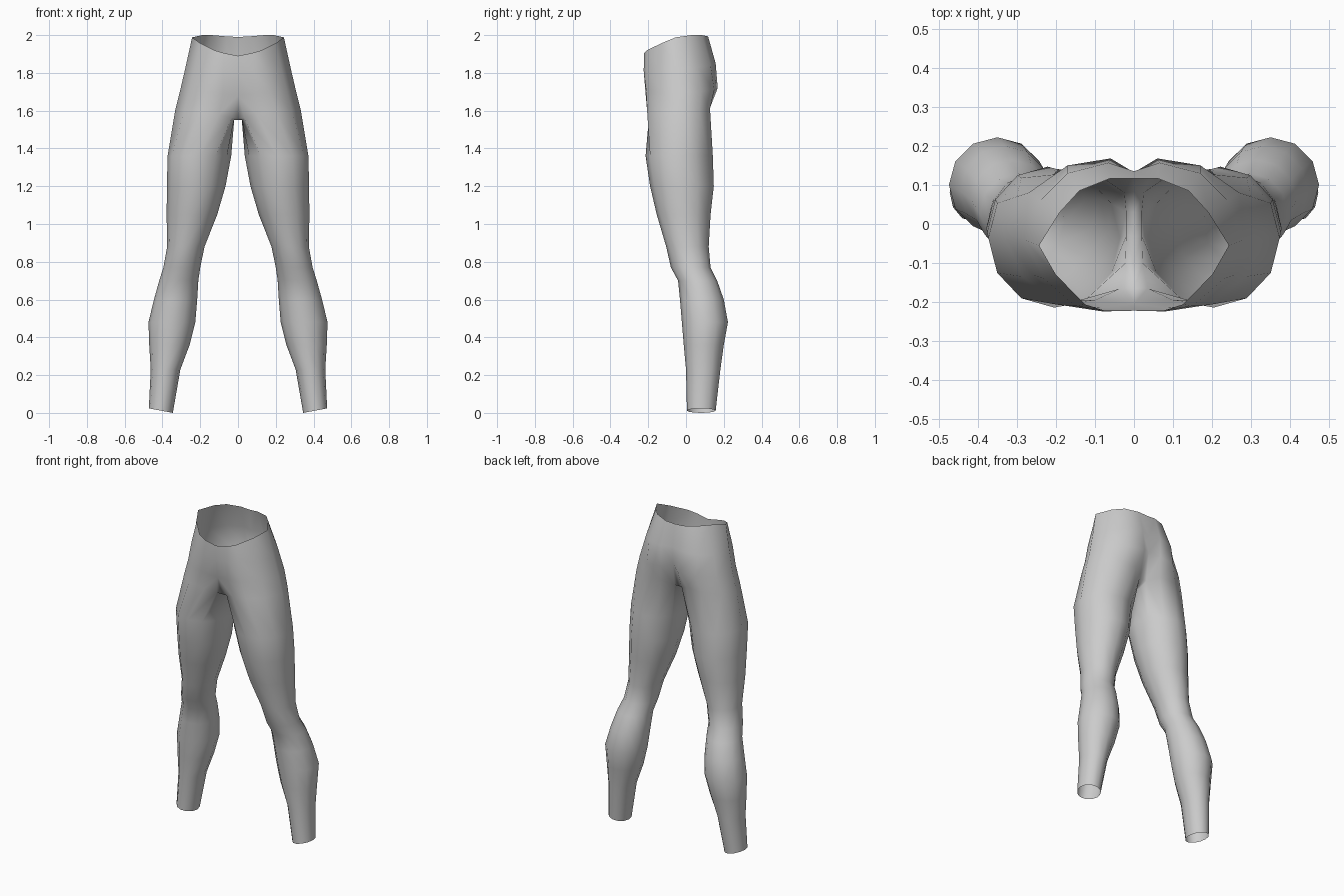
import bpy, bmesh, math

if "Cube" in bpy.data.objects:
    bpy.data.objects.remove(bpy.data.objects["Cube"])

# Open trouser shell: right half from lofted rings, mirrored across x = 0
fabric = bpy.data.materials.new("grey fabric")
fabric.diffuse_color = (0.6, 0.6, 0.6, 1)
fabric.use_nodes = True
fabric.node_tree.nodes["Principled BSDF"].inputs["Base Color"].default_value = fabric.diffuse_color

SIDES = 12      # points round a leg
OUTER = 9       # of those, the ones that continue up into the pelvis

waist = [(0, -.222, 1.89), (.075, -.222, 1.905), (.125, -.206, 1.92), (.2, -.13, 1.957),
         (.243, -.055, 1.988), (.19, .03, 2), (.14, .085, 2), (.06, .117, 1.993), (0, .117, 1.99)]
hip = [(0, -.222, 1.8), (.08, -.224, 1.81), (.15, -.21, 1.82), (.23, -.14, 1.82),
       (.28, -.04, 1.82), (.24, .06, 1.83), (.17, .13, 1.84), (.065, .157, 1.85), (0, .135, 1.85)]
seat = [(0, -.205, 1.68), (.08, -.214, 1.69), (.17, -.21, 1.7), (.26, -.13, 1.7),
        (.308, -.03, 1.7), (.27, .08, 1.7), (.17, .15, 1.71), (.06, .168, 1.72), (0, .132, 1.74)]
leg_top = [(.035, -.165, 1.56), (.1, -.195, 1.58), (.2, -.206, 1.6), (.285, -.135, 1.6),
           (.333, -.03, 1.6), (.3, .07, 1.6), (.2, .127, 1.61), (.09, .125, 1.61),
           (.025, .08, 1.58), (.02, .03, 1.555), (.02, -.03, 1.55), (.022, -.1, 1.55)]

# Leg sections: height, inner x, outer x, front y, back y
leg_sections = [
    (1.36, .036, .373, -.214, .142), (1.2, .066, .376, -.19, .147),
    (1.05, .11, .378, -.155, .13), (.88, .177, .375, -.105, .12),
    (.77, .2, .395, -.08, .13), (.7, .21, .417, -.042, .165),
    (.6, .216, .445, -.032, .2), (.48, .226, .474, -.022, .222),
    (.36, .256, .47, -.012, .2), (.23, .305, .462, 0, .182),
    (.012, .345, .472, .005, .157)]


def leg_ring(z, x0, x1, y0, y1):
    tilt = .012 if z < .1 else 0
    pts = []
    for i in range(SIDES):
        a = math.radians(-120 + 30 * i)
        pts.append(((x0 + x1) / 2 + (x1 - x0) / 2 * math.cos(a),
                    (y0 + y1) / 2 + (y1 - y0) / 2 * math.sin(a),
                    z + tilt * math.cos(a)))
    return pts


bm = bmesh.new()


def add(points):
    return [bm.verts.new(p) for p in points]


def loft(upper, lower, count, closed=False):
    n = count if closed else count - 1
    for i in range(n):
        j = (i + 1) % count
        bm.faces.new((upper[i], lower[i], lower[j], upper[j]))


# Pelvis
rows = [add(r) for r in (waist, hip, seat)]
top = add(leg_top)
for a, b in zip(rows, rows[1:] + [top]):
    loft(a, b, OUTER)

# Crotch strip on the centre line
inner = [top[i] for i in (0, 11, 10, 9, 8)]
middle = add([(0, v.co.y, v.co.z) for v in inner])
loft(middle, inner, 5)
bm.faces.new((rows[2][0], middle[0], inner[0]))
bm.faces.new((rows[2][-1], inner[-1], middle[-1]))

# Leg, open at the ankle
previous = top
for section in leg_sections:
    ring = add(leg_ring(*section))
    loft(previous, ring, SIDES, closed=True)
    previous = ring

bmesh.ops.recalc_face_normals(bm, faces=bm.faces)
# Outward check: the outermost hip face must point to +x
side = max(bm.faces, key=lambda f: f.calc_center_median().x)
if side.normal.x < 0:
    bmesh.ops.reverse_faces(bm, faces=bm.faces)

mesh = bpy.data.meshes.new("trousers")
bm.to_mesh(mesh)
bm.free()
mesh.materials.append(fabric)
trousers = bpy.data.objects.new("trousers", mesh)
bpy.context.collection.objects.link(trousers)
mirror = trousers.modifiers.new("mirror", 'MIRROR')
mirror.use_clip = True
mirror.merge_threshold = .0005
for p in mesh.polygons:
    p.use_smooth = True
